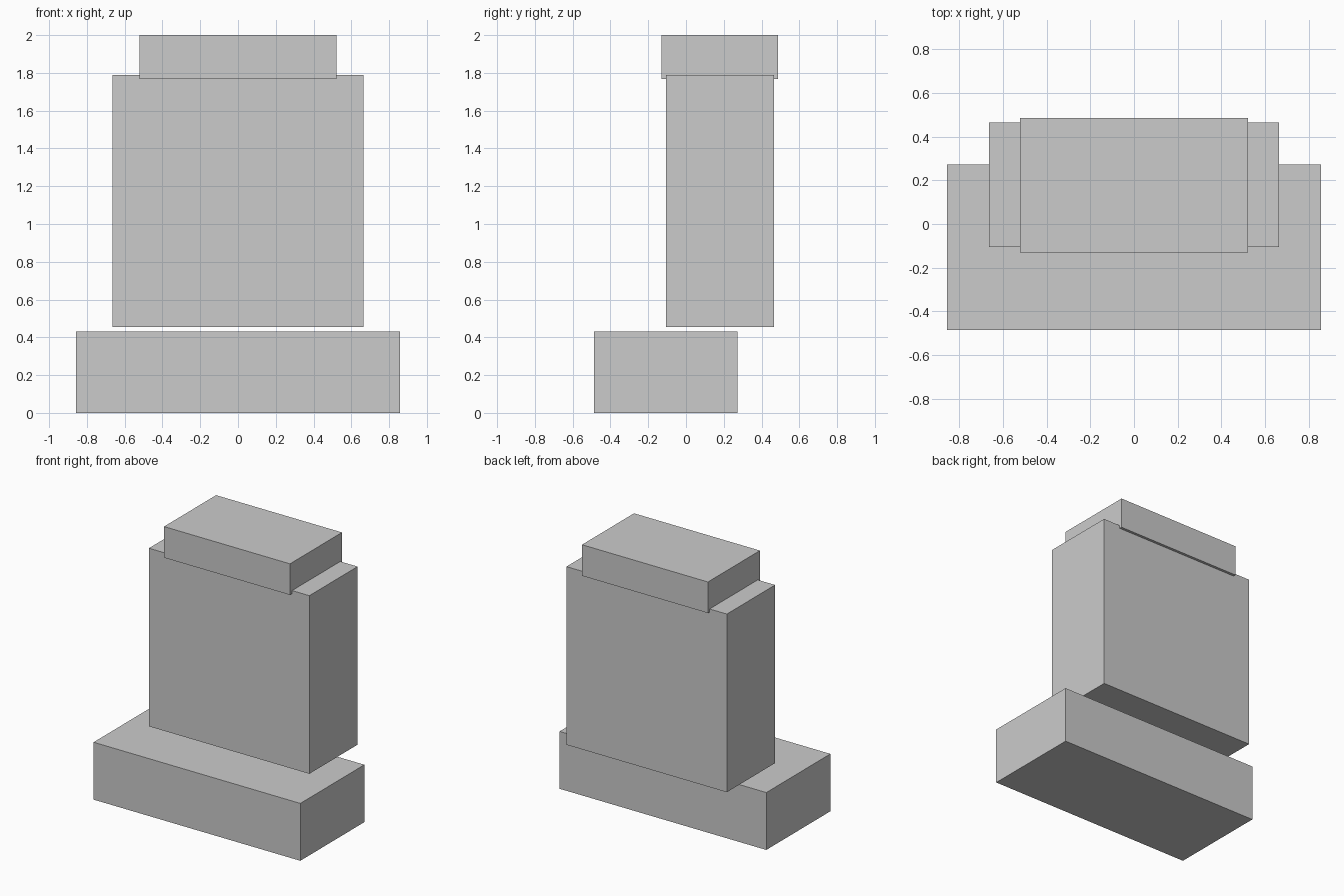
import bpy
import bmesh
from mathutils import Matrix, Vector

if "Cube" in bpy.data.objects:
    bpy.data.objects.remove(bpy.data.objects["Cube"])


def box(name, half_width, y0, y1, z0, z1):
    """Box symmetric about x = 0, spanning the given y and z ranges."""
    bm = bmesh.new()
    bmesh.ops.create_cube(bm, size=1)
    size = Vector((2 * half_width, y1 - y0, z1 - z0))
    centre = Vector((0, (y0 + y1) / 2, (z0 + z1) / 2))
    bm.transform(Matrix.LocRotScale(centre, None, size))
    mesh = bpy.data.meshes.new(name)
    bm.to_mesh(mesh)
    bm.free()
    obj = bpy.data.objects.new(name, mesh)
    bpy.context.collection.objects.link(obj)
    return obj


# Wide base block, set towards the front
box("base", 0.857, -0.486, 0.273, 0.0, 0.43)

# Tall upright slab, floating just above the base and overhanging its back
box("upright_slab", 0.665, -0.105, 0.466, 0.455, 1.79)

# Top cap, sunk slightly into the slab and overhanging front and back
box("top_cap", 0.522, -0.13, 0.486, 1.767, 2.0)
